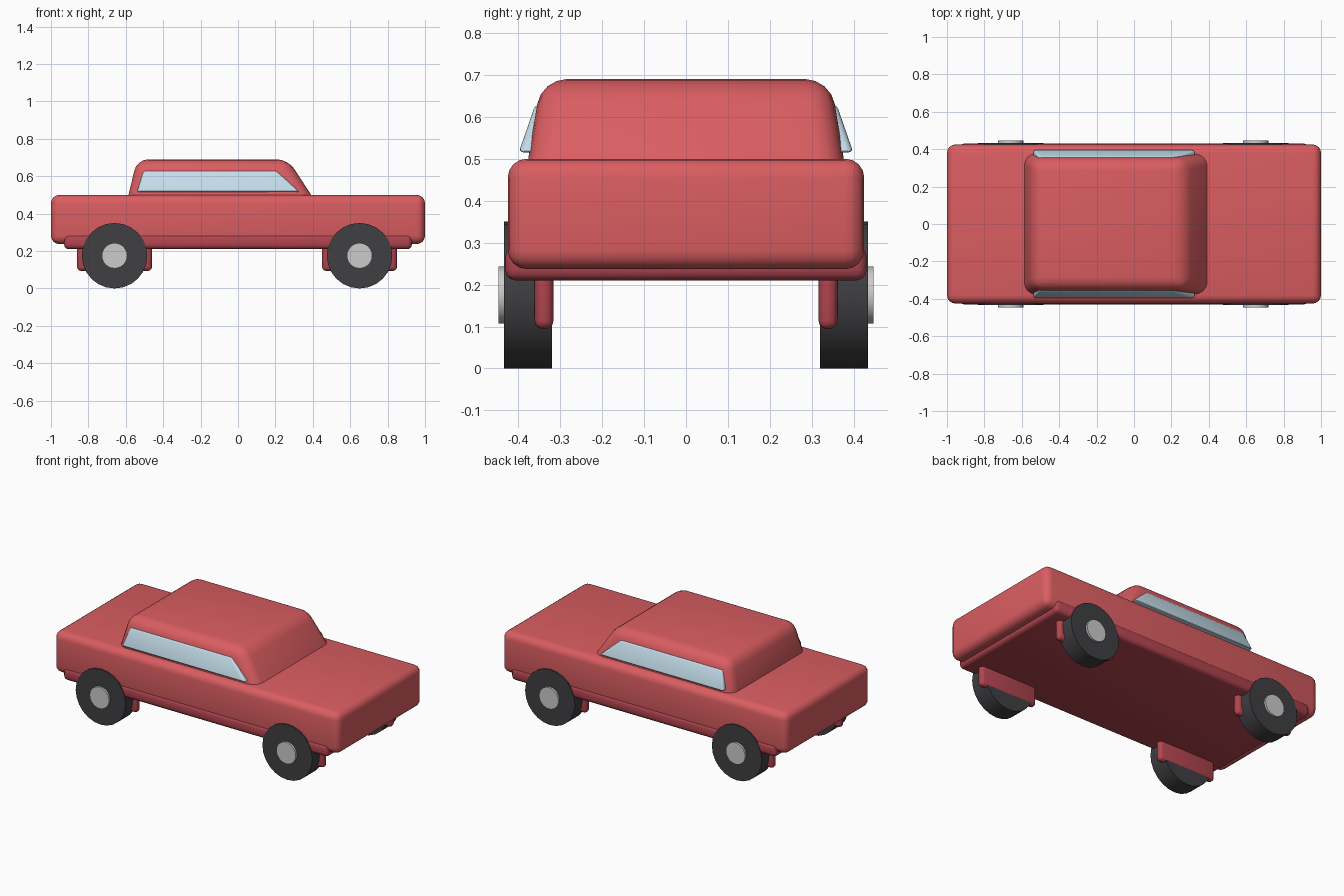
import bpy, bmesh, math

if "Cube" in bpy.data.objects:
    bpy.data.objects.remove(bpy.data.objects["Cube"])


def material(name, rgb):
    m = bpy.data.materials.new(name)
    m.diffuse_color = (*rgb, 1)
    m.use_nodes = True
    m.node_tree.nodes["Principled BSDF"].inputs["Base Color"].default_value = m.diffuse_color
    return m


RED = material("red paint", (0.70, 0.11, 0.12))
DARK_RED = material("dark red trim", (0.45, 0.06, 0.08))
GLASS = material("glass", (0.55, 0.72, 0.82))
RUBBER = material("rubber", (0.05, 0.05, 0.055))
METAL = material("metal", (0.65, 0.65, 0.65))


def finish(ob, name, mat, bevel=0, segments=3):
    ob.name = name
    ob.data.materials.append(mat)
    bpy.ops.object.select_all(action='DESELECT')
    ob.select_set(True)
    bpy.context.view_layer.objects.active = ob
    if bevel:
        mod = ob.modifiers.new("Bevel", 'BEVEL')
        mod.width, mod.segments = bevel, segments
        mod.limit_method = 'NONE'
        bpy.ops.object.modifier_apply(modifier=mod.name)
    bpy.ops.object.shade_smooth_by_angle(angle=math.radians(35))
    return ob


def loft(name, ring_a, ring_b, mat, bevel, segments=3):
    """Solid between two matching rings of points."""
    bm = bmesh.new()
    a = [bm.verts.new(p) for p in ring_a]
    b = [bm.verts.new(p) for p in ring_b]
    bm.faces.new(a)
    bm.faces.new(b)
    for i in range(len(a)):
        j = (i + 1) % len(a)
        bm.faces.new((a[i], a[j], b[j], b[i]))
    bmesh.ops.recalc_face_normals(bm, faces=bm.faces)
    me = bpy.data.meshes.new(name)
    bm.to_mesh(me)
    bm.free()
    ob = bpy.data.objects.new(name, me)
    bpy.context.collection.objects.link(ob)
    return finish(ob, name, mat, bevel, segments)


def rect(x0, x1, y0, y1, z):
    return [(x0, y0, z), (x1, y0, z), (x1, y1, z), (x0, y1, z)]


def box(name, x0, x1, y0, y1, z0, z1, mat, bevel, segments=3):
    return loft(name, rect(x0, x1, y0, y1, z0), rect(x0, x1, y0, y1, z1), mat, bevel, segments)


def disc(name, x, y0, y1, z, radius, mat, sides=24):
    bpy.ops.mesh.primitive_cylinder_add(
        vertices=sides, radius=radius, depth=abs(y1 - y0),
        location=(x, (y0 + y1) / 2, z), rotation=(math.pi / 2, 0, 0))
    return finish(bpy.context.object, name, mat)


# Main body and lower sill
box("body", -1, 1, -0.425, 0.425, 0.237, 0.5, RED, 0.045, 4)
box("sill", -0.93, 0.93, -0.431, 0.431, 0.21, 0.29, DARK_RED, 0.025)

# Tapered cabin, its base sunk into the body
loft("cabin", rect(-0.6, 0.43, -0.386, 0.386, 0.44),
     rect(-0.54, 0.268, -0.345, 0.345, 0.69), RED, 0.06, 4)

# Leaning side windows: x, z, outer y
WINDOW = [(-0.54, 0.515, 0.399), (0.33, 0.515, 0.399), (0.205, 0.63, 0.359), (-0.505, 0.63, 0.359)]
for side, label in ((-1, "right"), (1, "left")):
    loft(f"{label}_window", [(x, side * y, z) for x, z, y in WINDOW],
         [(x, side * (y - 0.04), z) for x, z, y in WINDOW], GLASS, 0.012)

    # Wheels, hubs and the inner plates that carry them
    for x, end in ((-0.66, "rear"), (0.65, "front")):
        disc(f"{end}_{label}_wheel", x, side * 0.32, side * 0.434, 0.175, 0.175, RUBBER)
        disc(f"{end}_{label}_hub", x, side * 0.40, side * 0.447, 0.175, 0.068, METAL)
        y0, y1 = sorted((side * 0.316, side * 0.361))
        box(f"{end}_{label}_wheel_plate", x - 0.2, x + 0.2, y0, y1, 0.094, 0.32, DARK_RED, 0.02)
